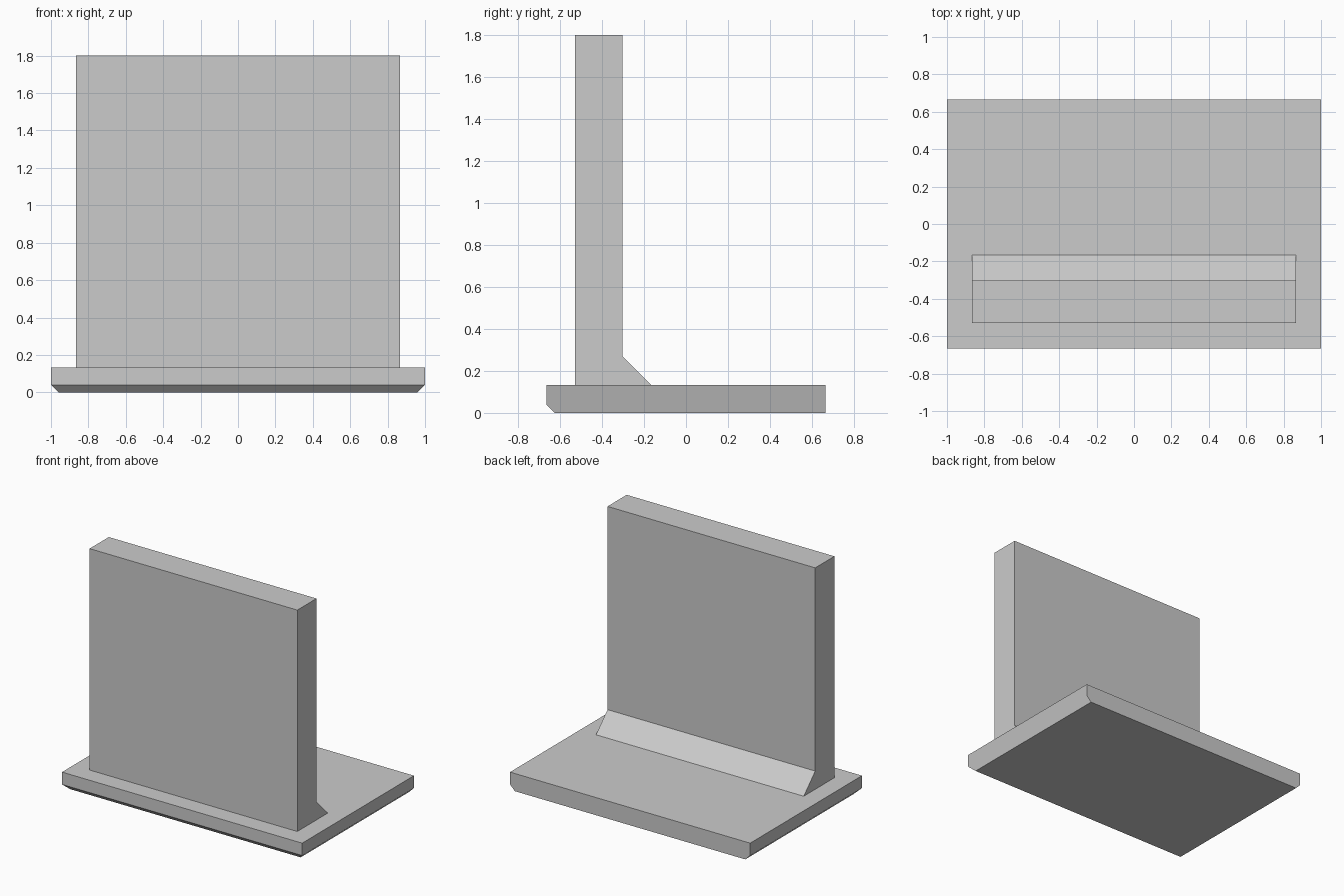
import bpy
import bmesh

default = bpy.data.objects.get("Cube")
if default:
    bpy.data.objects.remove(default, do_unlink=True)

# Plain grey finish shared by both parts
grey = bpy.data.materials.new("light grey")
grey.use_nodes = True
colour = (0.6, 0.6, 0.6, 1)
grey.diffuse_color = colour
grey.node_tree.nodes["Principled BSDF"].inputs["Base Color"].default_value = colour


def add_object(name, bm):
    bmesh.ops.recalc_face_normals(bm, faces=bm.faces)
    mesh = bpy.data.meshes.new(name)
    bm.to_mesh(mesh)
    bm.free()
    mesh.materials.append(grey)
    obj = bpy.data.objects.new(name, mesh)
    bpy.context.collection.objects.link(obj)
    return obj


def extrude_profile(name, profile, half_width):
    """Extrude a (y, z) outline along x, centred on x = 0."""
    bm = bmesh.new()
    face = bm.faces.new([bm.verts.new((-half_width, y, z)) for y, z in profile])
    result = bmesh.ops.extrude_face_region(bm, geom=[face])
    moved = [v for v in result["geom"] if isinstance(v, bmesh.types.BMVert)]
    bmesh.ops.translate(bm, verts=moved, vec=(2 * half_width, 0, 0))
    return add_object(name, bm)


# Base plate: the underside is chamfered at the front and both sides
half_x, half_y, chamfer, top = 1.0, 0.665, 0.04, 0.133
base = extrude_profile(
    "base_plate",
    [(-half_y + chamfer, 0), (half_y, 0), (half_y, chamfer),
     (half_y, top), (-half_y, top), (-half_y, chamfer)],
    half_x)
for v in base.data.vertices:
    if v.co.z < chamfer / 2:
        v.co.x -= chamfer if v.co.x > 0 else -chamfer

# Upright panel with a sloped foot along its rear side
extrude_profile(
    "upright_panel",
    [(-0.53, top), (-0.165, top), (-0.302, 0.27), (-0.302, 1.8), (-0.53, 1.8)],
    0.865)
